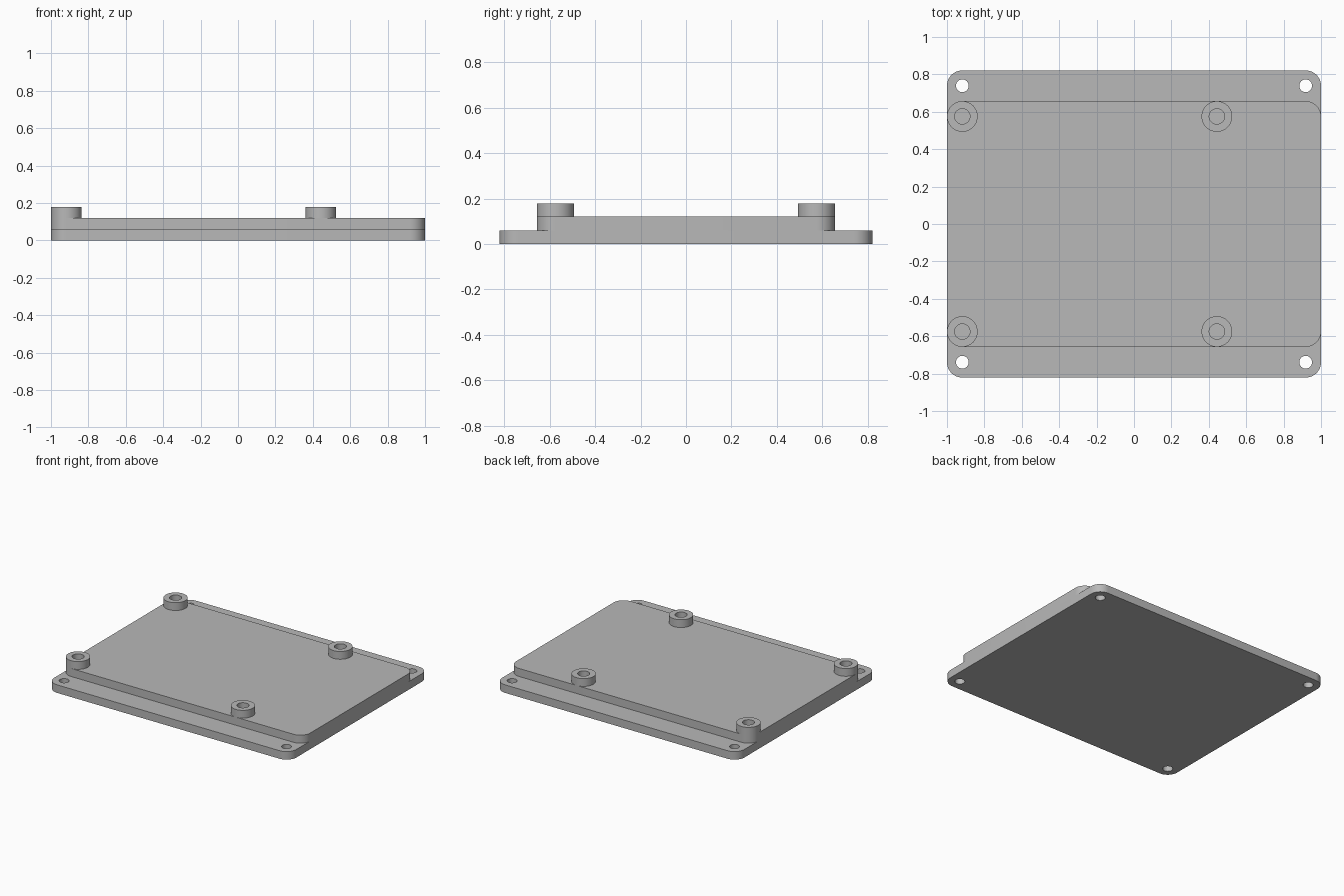
import bpy
import bmesh
from math import cos, sin, pi, radians

cube = bpy.data.objects.get("Cube")
if cube:
    bpy.data.objects.remove(cube, do_unlink=True)

# Single grey material
grey = bpy.data.materials.new("plain grey")
grey.use_nodes = True
colour = (0.48, 0.48, 0.48, 1)
grey.diffuse_color = colour
grey.node_tree.nodes["Principled BSDF"].inputs["Base Color"].default_value = colour


def circle(x, y, r, n=48):
    return [(x + r * cos(2 * pi * i / n), y + r * sin(2 * pi * i / n)) for i in range(n)]


def rounded_rect(half_x, half_y, r, steps=12):
    pts = []
    for k, (sx, sy) in enumerate([(1, 1), (-1, 1), (-1, -1), (1, -1)]):
        for i in range(steps + 1):
            a = pi / 2 * (k + i / steps)
            pts.append((sx * (half_x - r) + r * cos(a), sy * (half_y - r) + r * sin(a)))
    return pts


def extrude_profile(name, loops, bottom, top):
    """Extrude an outline with optional hole loops into a solid mesh."""
    curve = bpy.data.curves.new(name, "CURVE")
    curve.dimensions = "2D"
    curve.fill_mode = "BOTH"
    curve.extrude = (top - bottom) / 2
    for loop in loops:
        spline = curve.splines.new("POLY")
        spline.points.add(len(loop) - 1)
        for point, (x, y) in zip(spline.points, loop):
            point.co = (x, y, 0, 1)
        spline.use_cyclic_u = True
    helper = bpy.data.objects.new(name + " outline", curve)
    bpy.context.collection.objects.link(helper)
    bpy.context.view_layer.update()
    deps = bpy.context.evaluated_depsgraph_get()
    mesh = bpy.data.meshes.new_from_object(helper.evaluated_get(deps))
    bpy.data.objects.remove(helper, do_unlink=True)

    # Weld caps to walls and lift into place
    bm = bmesh.new()
    bm.from_mesh(mesh)
    bmesh.ops.remove_doubles(bm, verts=bm.verts, dist=0.0001)
    bmesh.ops.translate(bm, verts=bm.verts, vec=(0, 0, (top + bottom) / 2))
    bmesh.ops.recalc_face_normals(bm, faces=bm.faces)
    bm.to_mesh(mesh)
    bm.free()
    mesh.name = name
    mesh.materials.clear()
    mesh.materials.append(grey)
    obj = bpy.data.objects.new(name, mesh)
    bpy.context.collection.objects.link(obj)
    bpy.ops.object.select_all(action="DESELECT")
    obj.select_set(True)
    bpy.context.view_layer.objects.active = obj
    bpy.ops.object.shade_smooth_by_angle(angle=radians(30))
    return obj


BASE_TOP, DECK_TOP, BOSS_TOP = 0.06, 0.12, 0.178
CORNER = 0.082

# Base plate with four corner screw holes
holes = [circle(sx * 0.918, sy * 0.739, 0.034) for sx in (-1, 1) for sy in (-1, 1)]
extrude_profile("base_plate", [rounded_rect(1, 0.821, CORNER)] + holes, 0, BASE_TOP)

# Narrower raised deck
extrude_profile("raised_deck", [rounded_rect(1, 0.657, CORNER)], BASE_TOP, DECK_TOP)

# Four hollow standoffs on the deck
for x, side in ((-0.918, "right"), (0.443, "left")):
    for y, end in ((-0.575, "front"), (0.575, "back")):
        extrude_profile(f"{end}_{side}_standoff",
                        [circle(x, y, CORNER), circle(x, y, 0.041)], DECK_TOP, BOSS_TOP)
